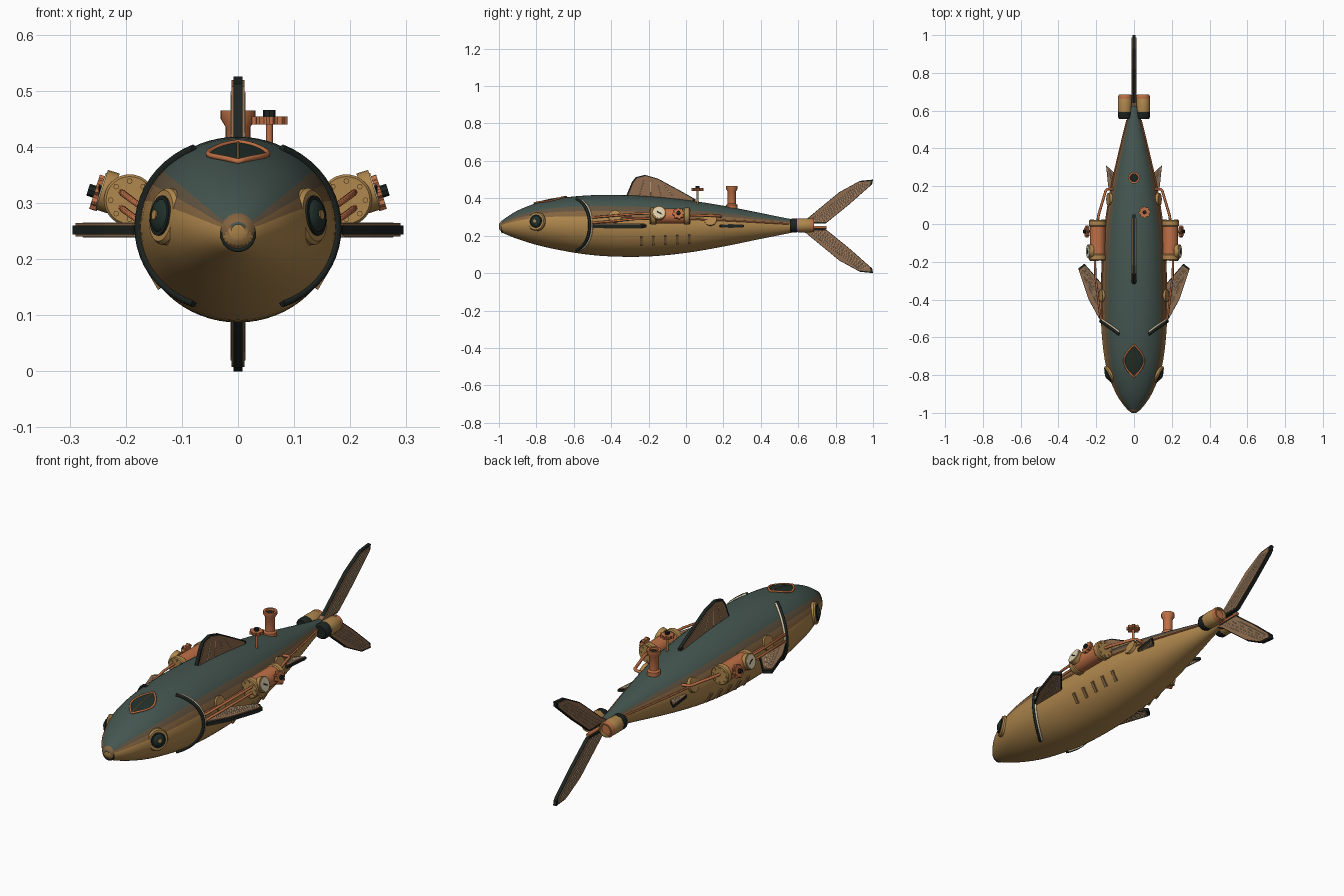
import bpy, bmesh, math
from mathutils import Vector, Matrix

if "Cube" in bpy.data.objects:
    bpy.data.objects.remove(bpy.data.objects["Cube"])

def material(name, r, g, b):
    m = bpy.data.materials.new(name)
    m.diffuse_color = tuple((c / 255) ** 2.2 for c in (r, g, b)) + (1,)
    m.use_nodes = True
    m.node_tree.nodes["Principled BSDF"].inputs["Base Color"].default_value = m.diffuse_color
    return m

TEAL = material("dark_teal", 70, 86, 81)
OLIVE = material("olive_brown", 98, 84, 66)
UMBER = material("umber", 130, 99, 65)
GOLD = material("old_gold", 174, 134, 78)
COPPER = material("copper", 190, 112, 72)
DARK = material("blackened_iron", 34, 40, 37)
FIN = material("fin_bronze", 142, 108, 79)
CREAM = material("cream", 218, 204, 172)
GLASS = material("dark_glass", 38, 52, 47)

def finish(name, bm, mats, smooth=True):
    bmesh.ops.recalc_face_normals(bm, faces=bm.faces)
    me = bpy.data.meshes.new(name)
    bm.to_mesh(me)
    bm.free()
    for m in mats:
        me.materials.append(m)
    ob = bpy.data.objects.new(name, me)
    bpy.context.collection.objects.link(ob)
    if smooth:
        bpy.ops.object.select_all(action='DESELECT')
        ob.select_set(True)
        bpy.context.view_layer.objects.active = ob
        bpy.ops.object.shade_smooth_by_angle(angle=math.radians(35))
    return ob

def frame(pos, d):
    return Matrix.Translation(pos) @ Vector(d).to_track_quat('Z', 'Y').to_matrix().to_4x4()

# Lathe: (radius, height) profile turned about direction d
def lathe(name, pos, d, profile, mat, n=24):
    bm = bmesh.new()
    rings = [[bm.verts.new((r * math.cos(2 * math.pi * i / n), r * math.sin(2 * math.pi * i / n), h))
              for i in range(n)] for r, h in profile]
    for a, b in zip(rings, rings[1:]):
        for i in range(n):
            bm.faces.new((a[i], a[(i + 1) % n], b[(i + 1) % n], b[i]))
    bm.faces.new(rings[0])
    bm.faces.new(rings[-1])
    bm.transform(frame(pos, d))
    return finish(name, bm, [mat])

def disc(name, pos, d, r, h, mat, n=24):
    return lathe(name, pos, d, [(r, 0), (r, h)], mat, n)

def tube(name, pts, r, mat, closed=False):
    cu = bpy.data.curves.new(name, 'CURVE')
    cu.dimensions = '3D'
    cu.bevel_depth, cu.bevel_resolution, cu.use_fill_caps = r, 2, True
    sp = cu.splines.new('POLY')
    sp.points.add(len(pts) - 1)
    for p, q in zip(sp.points, pts):
        p.co = (*q, 1)
    sp.use_cyclic_u = closed
    cu.materials.append(mat)
    ob = bpy.data.objects.new(name, cu)
    bpy.context.collection.objects.link(ob)
    bpy.ops.object.select_all(action='DESELECT')
    ob.select_set(True)
    bpy.context.view_layer.objects.active = ob
    bpy.ops.object.convert(target='MESH')

# Hull stations: y, top, bottom, half width
ST = [(-1, .262, .238, .012), (-.985, .279, .218, .032), (-.95, .305, .202, .062), (-.9, .335, .182, .094),
      (-.8, .374, .151, .136), (-.7, .397, .128, .158), (-.55, .414, .102, .173), (-.4, .418, .089, .176),
      (-.2, .411, .089, .171), (0, .391, .108, .155), (.2, .36, .142, .122), (.4, .321, .183, .075),
      (.55, .291, .213, .037), (.63, .277, .23, .022)]

def hull(y):
    i = max(0, min(len(ST) - 2, sum(s[0] <= y for s in ST) - 1))
    a, b = ST[i], ST[i + 1]
    p, q = ST[max(i - 1, 0)], ST[min(i + 2, len(ST) - 1)]
    h = b[0] - a[0]
    t = (y - a[0]) / h
    res = []
    for k in (1, 2, 3):
        m0 = (b[k] - p[k]) / (b[0] - p[0]) * h
        m1 = (q[k] - a[k]) / (q[0] - a[0]) * h
        res.append((2*t**3 - 3*t*t + 1) * a[k] + (t**3 - 2*t*t + t) * m0
                   + (3*t*t - 2*t**3) * b[k] + (t**3 - t*t) * m1)
    return res

# Point on the hull at station y and section angle a, lifted by off
def surf(y, a, off=0.0):
    t, b, w = hull(y)
    h = (t - b) / 2
    n = Vector((math.cos(a) / w, 0, math.sin(a) / h)).normalized()
    return Vector((w * math.cos(a), y, (t + b) / 2 + h * math.sin(a))) + n * off

# Hull, coloured in bands by section height
bm = bmesh.new()
N = 64
ys = [-1, -.994, -.985, -.97, -.95, -.925] + [-.9 + .045 * i for i in range(35)]
rings = [[bm.verts.new(surf(y, 2 * math.pi * i / N)) for i in range(N)] for y in ys]
for a, b in zip(rings, rings[1:]):
    for i in range(N):
        f = bm.faces.new((a[i], a[(i + 1) % N], b[(i + 1) % N], b[i]))
        s = math.sin(2 * math.pi * (i + .5) / N)
        f.material_index = 0 if s > .66 else 1 if s > .5 else 2 if s > .33 else 3
for r in (rings[0], rings[-1]):
    bm.faces.new(r).material_index = 3
finish("hull", bm, [TEAL, OLIVE, UMBER, GOLD])

# Nose tip and mouth
lathe("nose_tip", (0, -.975, .25), (0, -1, 0), [(.034, 0), (.03, .012), (.018, .021), (.005, .025)], UMBER)
tube("mouth", [(.029 * math.cos(t), -.984, .246 - .03 * math.sin(t))
               for t in [-.4 + (math.pi + .8) * i / 20 for i in range(21)]], .0035, DARK)

# Forehead window with rim and mullion
def win(u, v, off):
    y = -.725 + .085 * u
    x = v * .052 * (1 - abs(u) ** 1.8)
    return surf(y, math.acos(x / hull(y)[2]), off)
bm = bmesh.new()
grid = [[bm.verts.new(win(-.99 + .099 * i, -1 + .25 * j, .003)) for j in range(9)] for i in range(21)]
for a, b in zip(grid, grid[1:]):
    for j in range(8):
        bm.faces.new((a[j], a[j + 1], b[j + 1], b[j]))
finish("forehead_window", bm, [GLASS])
us = [-1 + .1 * i for i in range(21)]
tube("window_rim", [win(u, 1, .003) for u in us] + [win(u, -1, .003) for u in us[-2:0:-1]], .005, COPPER, True)
tube("window_mullion", [win(u, 0, .003) for u in us], .002, GOLD)

# Fin: dark outlined plate with raised bronze panels and rays, mapped to 3D by place(u, v, w)
def fin(name, pts, place, rays, th=.008):
    c = Vector((sum(p[0] for p in pts), sum(p[1] for p in pts))) / len(pts)
    for part, k, t, mat in (("edge", 1, th, DARK), ("panel", .93, th + .004, FIN)):
        bm = bmesh.new()
        a, b = [[bm.verts.new(place(*(c + (Vector(p) - c) * k), w)) for p in pts] for w in (-t, t)]
        bm.faces.new(a)
        bm.faces.new(b)
        for i in range(len(pts)):
            j = (i + 1) % len(pts)
            bm.faces.new((a[i], a[j], b[j], b[i]))
        finish(name + "_" + part, bm, [mat], False)
    r0, r1, t0, t1 = [Vector(p) for p in rays]
    for i in range(4):
        f = (i + .7) / 4.4
        p, q = r0.lerp(r1, f), t0.lerp(t1, f)
        for w in (-1, 1):
            tube(name + "_ray", [place(*p, w * (th + .004)), place(*q, w * (th + .004))], .0014, CREAM)

upright = lambda u, v, w: (w, u, v)
fin("dorsal_fin", [(-.325, .4), (-.29, .485), (-.27, .512), (-.22, .525), (-.15, .505), (-.03, .44), (.05, .395), (.05, .37), (-.3, .39)],
    upright, [(-.29, .42), (-.03, .41), (-.25, .505), (-.09, .46)])
for s, nm in ((1, "upper"), (-1, "lower")):
    fin(nm + "_tail_fin", [(.6, .015), (.64, .035), (.82, .183), (.93, .243), (1, .25), (.995, .225), (.87, .115), (.745, .014)],
        lambda u, v, w, s=s: (w, u, .25 + s * v), [(.64, .028), (.74, .02), (.92, .232), (.98, .22)])
disc("tail_rod", (0, .6, .245), (0, 1, 0), .008, .15, COPPER, 12)

# Rear vent funnel
lathe("funnel", (0, .245, .335), (0, 0, 1), [(.03, 0), (.03, .03), (.022, .036), (.022, .1), (.031, .115), (.031, .13), (.021, .13), (.019, .1)], COPPER)
disc("funnel_bore", (0, .245, .43), (0, 0, 1), .021, .025, DARK)

# Hand wheel on a stem
def hand_wheel(name, pos, d, stem):
    M = frame(pos, d)
    disc(name + "_stem", M @ Vector((0, 0, -stem)), d, .006, stem, COPPER, 12)
    bm = bmesh.new()
    lo, hi = [[bm.verts.new(M @ Vector((r * math.cos(t), r * math.sin(t), z)))
               for i in range(32) for r, t in [((.032 if i % 4 < 2 else .026), i * math.pi / 16)]] for z in (-.007, .007)]
    bm.faces.new(lo)
    bm.faces.new(hi)
    for i in range(32):
        bm.faces.new((lo[i], lo[(i + 1) % 32], hi[(i + 1) % 32], hi[i]))
    finish(name + "_rim", bm, [COPPER], False)
    disc(name + "_knob", M @ Vector((0, 0, .006)), d, .011, .013, DARK, 8)

hand_wheel("top_valve", (.056, .062, .447), (0, 0, 1), .09)

for s, side in ((1, "right"), (-1, "left")):
    X = lambda x, y, z: Vector((s * x, y, z))
    flip = lambda v: Vector((s * v.x, v.y, v.z))
    # Eye
    p, d = X(.122, -.795, .275), X(.88, -.45, .13).normalized()
    lathe(side + "_eye_ring", p - d * .02, d, [(.051, 0), (.051, .03), (.046, .037), (.034, .037)], GOLD, 32)
    disc(side + "_eye_iris", p + d * .012, d, .036, .009, DARK)
    lathe(side + "_eye_lens", p + d * .02, d, [(.03, 0), (.025, .006), (.012, .01)], GLASS)
    disc(side + "_eye_pupil", p + d * .028, d, .009, .004, GOLD, 12)
    # Gill band and side rail
    angs = [-1.1 + .11 * i for i in range(21)]
    for nm, dy, r, m in (("gill", 0, .008, DARK), ("gill_trim", .013, .005, CREAM)):
        tube(side + "_" + nm, [flip(surf(-.515 - .057 * a * a + dy, a, .002)) for a in angs], r, m)
    tube(side + "_rail", [flip(surf(-.5 + .05 * i, .28, .002)) for i in range(22)], .004, COPPER)
    # Engine drum with riveted end caps
    disc(side + "_drum", X(.193, -.18, .305), (0, 1, 0), .041, .18, COPPER, 32)
    for y in (-.192, -.012):
        lathe(side + "_drum_cap", X(.193, y, .305), (0, 1, 0), [(.042, 0), (.046, .005), (.046, .028), (.042, .033)], GOLD, 32)
    for i in range(8):
        t = i * math.pi / 4
        for y in (-.196, .017):
            disc(side + "_rivet", X(.193 + .034 * math.cos(t), y, .305 + .034 * math.sin(t)), (0, 1, 0), .005, .008, GOLD, 8)
    # Gauge and hand wheel on the drum
    d = X(.95, 0, .3).normalized()
    g = X(.222, -.145, .317)
    disc(side + "_gauge", g, d, .037, .022, GOLD)
    disc(side + "_gauge_dial", g + d * .02, d, .031, .004, CREAM)
    tube(side + "_gauge_needle", [g + d * .025 + Vector((0, k * .02, -k * .012)) for k in (-.5, 1)], .0025, DARK)
    hand_wheel(side + "_wheel", X(.249, -.04, .318), d, .03)
    # Pipes with hull flanges
    for dz in (.012, -.016):
        tube(side + "_front_pipe", [X(.15, -.51, .285 + dz), X(.178, -.5, .285 + dz), X(.205, -.27, .305 + dz), X(.207, -.18, .307 + dz)], .006, COPPER)
    tube(side + "_rear_pipe", [X(.195, 0, .31), X(.187, .05, .31), X(.15, .175, .305), X(.14, .185, .305), X(.1, .185, .3)], .007, COPPER)
    for y in (-.38, .13):
        q = flip(surf(y, .3, -.012))
        disc(side + "_flange", q, X(.95, 0, .3), .034, .02, GOLD)
    # Pectoral and rear side fins
    flat = lambda u, v, w, s=s: (s * u, v, .252 + w)
    fin(side + "_pectoral_fin", [(.15, -.51), (.185, -.5), (.24, -.4), (.295, -.235), (.262, -.21), (.15, -.34)],
        flat, [(.19, -.46), (.175, -.34), (.28, -.26), (.255, -.225)])
    fin(side + "_rear_fin", [(.09, .16), (.135, .185), (.148, .31), (.13, .295), (.07, .235)],
        flat, [(.12, .19), (.1, .24), (.142, .29), (.13, .285)], .005)
    # Belly vents
    for i in range(5):
        y = -.24 + .0645 * i
        t, b, w = hull(y)
        a0, a1 = [math.asin((z + .012 * i / 4 - (t + b) / 2) / ((t - b) / 2)) for z in (.15, .195)]
        bm = bmesh.new()
        c = [[bm.verts.new(flip(surf(y + e * .007, a, o))) for e, a in ((-1, a0), (1, a0), (1, a1), (-1, a1))] for o in (-.004, .008)]
        for f in (c[0], c[1], *[(c[0][k], c[0][k - 1], c[1][k - 1], c[1][k]) for k in range(4)]):
            bm.faces.new(f)
        finish(side + "_belly_vent", bm, [UMBER], False)
    # Tail thruster
    p = X(.048, .555, .255)
    lathe(side + "_thruster_intake", p, (0, 1, 0), [(.03, 0), (.037, .012), (.037, .038)], DARK)
    lathe(side + "_thruster", p + Vector((0, .036, 0)), (0, 1, 0), [(.036, 0), (.038, .03), (.036, .085), (.031, .094), (.026, .094), (.024, .07)], GOLD)
    lathe(side + "_thruster_lip", p + Vector((0, .11, 0)), (0, 1, 0), [(.037, 0), (.038, .005), (.034, .018), (.028, .018), (.026, .008)], COPPER)
